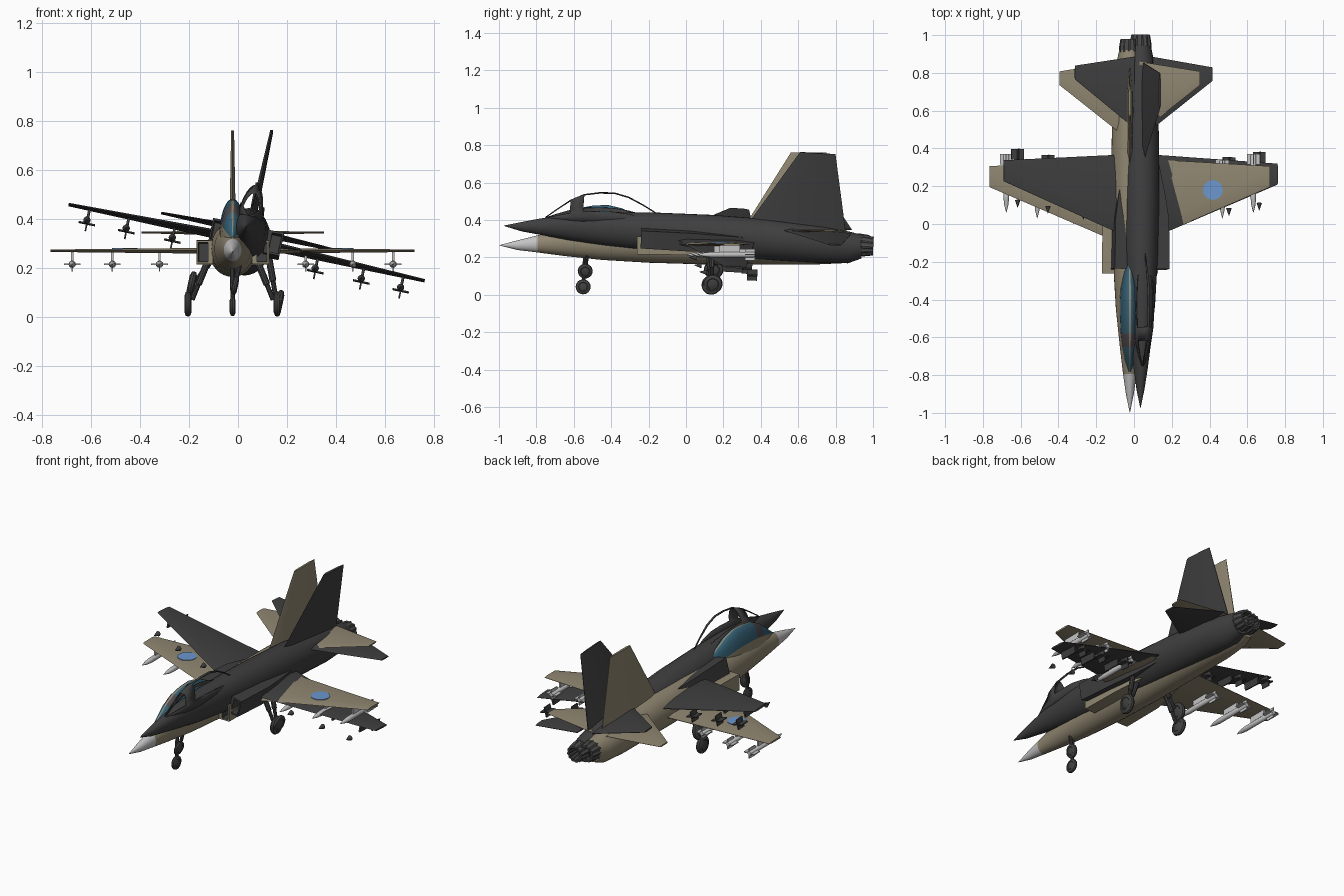
import bpy, bmesh, math
from mathutils import Matrix, Vector

if "Cube" in bpy.data.objects:
    bpy.data.objects.remove(bpy.data.objects["Cube"])


def material(name, *rgb):
    m = bpy.data.materials.new(name)
    m.use_nodes = True
    m.diffuse_color = (*rgb, 1)
    m.node_tree.nodes["Principled BSDF"].inputs["Base Color"].default_value = (*rgb, 1)
    return m


TAN = material("tan paint", .28, .24, .165)
DARK = material("charcoal paint", .05, .05, .05)
LIGHT = material("light grey", .55, .55, .55)
BLUE = material("marking blue", .15, .31, .62)
GLASS = material("canopy glass", .035, .12, .18)
FRAME = material("frame grey", .08, .07, .08)
METAL = material("nozzle metal", .07, .07, .07)
TYRE = material("tyre grey", .055, .055, .055)


def loft(name, pose, rings, mats, rule=None, closed=True):
    """Skin a list of rings; rule(band, segment) picks a colour, None drops the face."""
    bm = bmesh.new()
    rows = [[bm.verts.new(p) for p in r] for r in rings]
    n = len(rows[0])
    jobs = []
    for i in range(len(rows) - 1):
        for k in range(n if closed else n - 1):
            j = (k + 1) % n
            jobs.append((i, k, (rows[i][k], rows[i][j], rows[i + 1][j], rows[i + 1][k])))
    if closed:
        jobs += [(-1, 0, rows[0][::-1]), (len(rows), 0, rows[-1])]
    for i, k, vs in jobs:
        index = rule(i, k) if rule else 0
        if index is not None:
            bm.faces.new(vs).material_index = index
    if closed:
        bmesh.ops.recalc_face_normals(bm, faces=bm.faces)
    bmesh.ops.delete(bm, geom=[v for v in bm.verts if not v.link_faces], context='VERTS')
    mesh = bpy.data.meshes.new(name)
    bm.to_mesh(mesh)
    bm.free()
    for m in mats:
        mesh.materials.append(m)
    mesh.shade_smooth()
    mesh.set_sharp_from_angle(angle=math.radians(32))
    obj = bpy.data.objects.new(name, mesh)
    obj.matrix_world = pose
    bpy.context.collection.objects.link(obj)
    return obj


def tube(name, pose, a, b, profile, mat, sides=16):
    """Round part along a to b; profile holds (fraction, radius) pairs."""
    a, b = Vector(a), Vector(b)
    turn = (b - a).to_track_quat('Z', 'Y')
    rings = [[a.lerp(b, f) + turn @ Vector((r * math.cos(t), r * math.sin(t), 0))
              for t in (2 * math.pi * k / sides for k in range(sides))]
             for f, r in profile]
    return loft(name, pose, rings, [mat])


def blade(name, pose, root, tip, mat, upright=False):
    """Tapered flying surface; each end is (span, leading y, trailing y, height, half thickness)."""
    rings = []
    for s, lead, trail, z, t in (root, tip):
        section = ((0, 0), (.12, 1), (.75, 1), (1, .15), (1, -.15), (.75, -1), (.12, -1))
        pts = [(lead + (trail - lead) * f, t * h) for f, h in section]
        rings.append([(h, y, s) if upright else (s, y, z + h) for y, h in pts])
    return loft(name, pose, rings, [mat])


def box(name, pose, x, y, z, mat):
    rings = [[(x[0], v, z[0]), (x[1], v, z[0]), (x[1], v, z[1]), (x[0], v, z[1])] for v in y]
    return loft(name, pose, rings, [mat])


def store(label, pose, x, tip, paint, whole):
    """Pylon, fins and nose of one missile, with the body tube if whole."""
    z, tail = -.055, tip + .31
    box(label + "pylon", pose, (x - .005, x + .005), (tip + .12, tail - .08), (z + .01, 0), paint)
    nose = ((0, .001), (.5, .011), (1, .015)) if whole else ((0, .001), (1, .015))
    length = .08 if whole else .04
    tube(label + "missile_nose", pose, (x, tip, z), (x, tip + length, z), nose, paint, 12)
    if whole:
        tube(label + "missile_body", pose, (x, tip + .08, z), (x, tail, z),
             ((0, .015), (.97, .015), (1, .011)), paint, 12)
    box(label + "missile_fin_flat", pose, (x - .034, x + .034), (tail - .055, tail), (z - .003, z + .003), paint)
    box(label + "missile_fin_upright", pose, (x - .003, x + .003), (tail - .055, tail), (z - .03, z + .03), paint)


def wheel(name, pose, x, y, z, r, w):
    tube(name, pose, (x - w, y, z), (x + w, y, z),
         ((0, r * .45), (.08, r * .55), (0, r * .62), (.2, r * .93), (.5, r),
          (.8, r * .93), (1, r * .62), (.92, r * .55), (1, r * .45)), TYRE, 24)


def jet(label, pose, paint, nose, arms, whole):
    # Fuselage: (y, half width, bottom, top)
    hull = ((-.998, .001, -.006, -.004), (-.9, .021, -.03, .022), (-.795, .036, -.043, .048),
            (-.65, .053, -.062, .082), (-.45, .074, -.083, .102), (-.2, .089, -.098, .113),
            (.1, .097, -.107, .118), (.4, .097, -.107, .113), (.7, .09, -.107, .093),
            (.85, .072, -.1, .07), (.92, .056, -.07, .056))
    rings = [[(w * math.cos(t), y, (lo + hi) / 2 + (hi - lo) / 2 * math.sin(t))
              for t in (2 * math.pi * k / 32 for k in range(32))] for y, w, lo, hi in hull]
    loft(label + "fuselage", pose, rings, [paint, nose], lambda i, k: int(i < 2))

    # Canopy: glass panes between spine, hoop and sill strips
    bubble = ((-.78, .006, .056), (-.72, .026, .105), (-.65, .042, .158), (-.58, .05, .193),
              (-.5, .054, .208), (-.42, .055, .212), (-.34, .05, .193), (-.26, .036, .155),
              (-.18, .01, .11))
    rings = [[(-w * math.cos(t), y, .05 + (top - .05) * math.sin(t))
              for t in (math.pi * k / 15 for k in range(16))] for y, w, top in bubble]

    def pane(i, k):
        if k == 7 or k < 2 or k > 12:
            return 0
        if i == 2:
            return 1
        return 2 if whole else None
    canopy = loft(label + "canopy", pose, rings, [paint, FRAME if whole else paint, GLASS], pane, closed=False)
    if not whole:
        solid = canopy.modifiers.new("thickness", 'SOLIDIFY')
        solid.thickness = .006

    # Exhaust nozzle with petals and a hollow end
    petals = []
    for y, r in ((.87, .055), (.93, .058), (.98, .05), (.98, .038), (.92, .03)):
        petals.append([(r * g * math.cos(t), y, r * g * math.sin(t))
                       for t, g in ((math.pi * k / 24, 1 if k % 4 < 2 else .9) for k in range(48))])
    loft(label + "nozzle", pose, petals, [METAL, DARK], lambda i, k: int(i > 2))

    # Tail fin
    blade(label + "tail_fin", pose, (.06, .29, .83, 0, .014), (.49, .56, .75, 0, .006), paint, True)

    for s, side in ((1, "left_"), (-1, "right_")):
        tag = label + side
        blade(tag + "wing", pose, (s * .08, -.09, .345, 0, .012), (s * .742, .195, .306, 0, .005), paint)
        blade(tag + "tailplane", pose, (s * .05, .48, .86, .072, .008),
              (s * .372, .735, .808, .075, .004), paint)

        # Side intake with a recessed mouth
        duct = ((-.17, .1, .138, -.042, .03), (-.262, .1, .141, -.045, .033),
                (-.262, .08, .148, -.054, .042), (0, .07, .145, -.056, .044),
                (.12, .07, .128, -.05, .038), (.32, .06, .09, -.03, .025))
        rings = [[(s * a, y, lo), (s * b, y, lo), (s * b, y, hi), (s * a, y, hi)]
                 for y, a, b, lo, hi in duct]
        loft(tag + "intake", pose, rings, [paint, DARK], lambda i, k: int(i < 1))

        # Roundel plate on the wing
        if whole:
            tube(tag + "wing_disc", pose, (s * .44, .18, .003), (s * .44, .18, .0115),
                 ((0, .052), (1, .052)), BLUE, 32)

        # Underwing missiles
        for n, (x, tip) in enumerate(((.654, .06), (.49, .03), (.298, 0))):
            store(f"{tag}{n + 1}_", pose, s * x, tip, arms, whole)

        # Main landing gear
        tube(tag + "main_strut", pose, (s * .1, .12, -.04), (s * .165, .13, -.2),
             ((0, .014), (.6, .014), (.62, .01), (1, .01)), TYRE, 10)
        wheel(tag + "main_wheel", pose, s * .182, .135, -.217, .052, .015)

    # Nose landing gear
    tube(label + "nose_strut", pose, (0, -.54, -.05), (0, -.548, -.21), ((0, .011), (1, .009)), TYRE, 10)
    wheel(label + "nose_wheel", pose, 0, -.55, -.227, .04, .012)


# Level tan aircraft, and a banked charcoal twin crossing through it
jet("tan_", Matrix.Translation((-.022, 0, .27)), TAN, LIGHT, LIGHT, True)
banked = (Matrix.Translation((.035, .023, .317))
          @ Matrix.Rotation(math.radians(-3.3), 4, 'X')
          @ Matrix.Rotation(math.radians(12.1), 4, 'Y'))
jet("dark_", banked, DARK, DARK, DARK, False)
